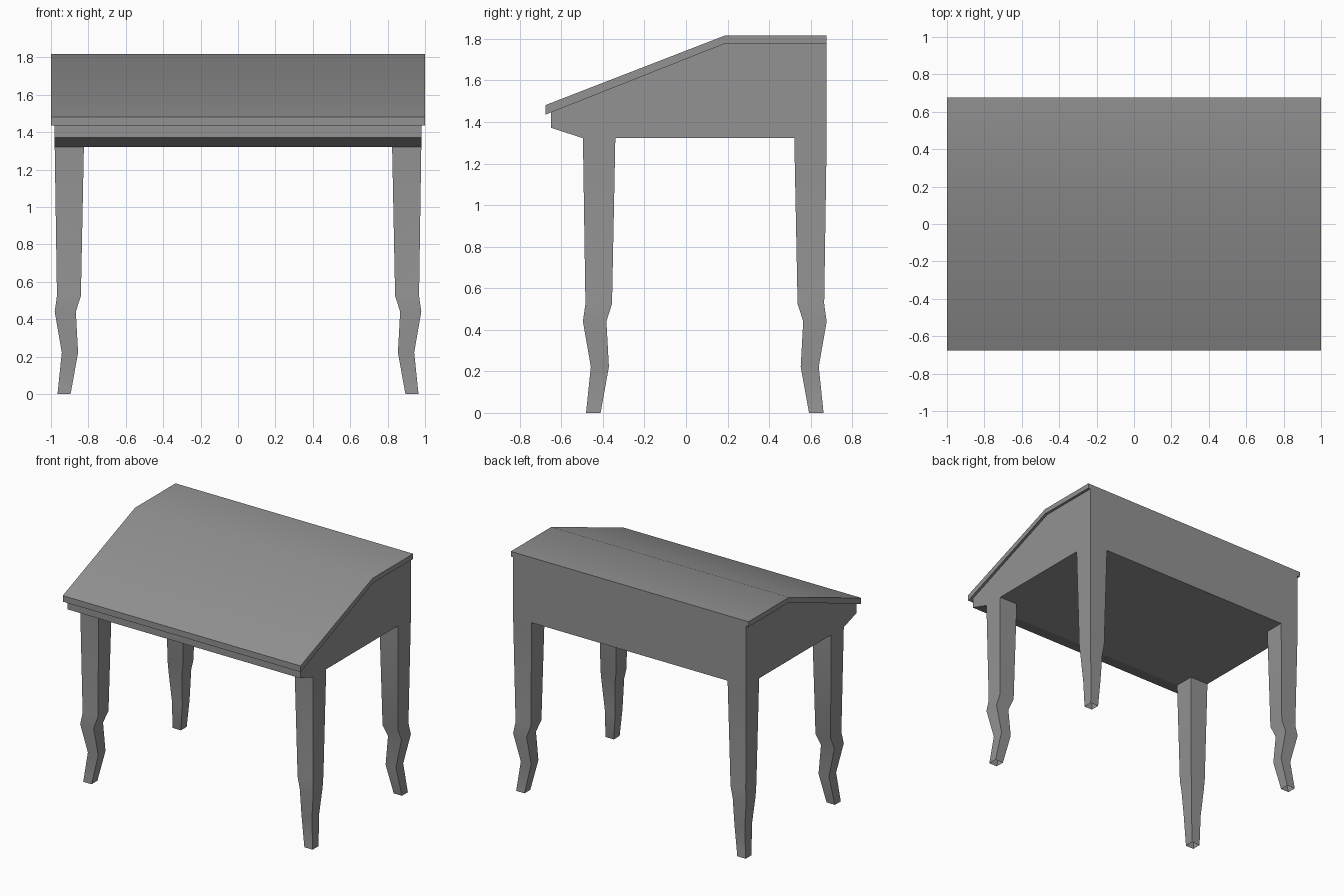
import bpy, bmesh, math

if "Cube" in bpy.data.objects:
    bpy.data.objects.remove(bpy.data.objects["Cube"])

# Dark grey finish shared by every part
finish_mat = bpy.data.materials.new("dark_grey")
finish_mat.diffuse_color = (0.29, 0.29, 0.29, 1.0)
finish_mat.use_nodes = True
finish_mat.node_tree.nodes["Principled BSDF"].inputs["Base Color"].default_value = finish_mat.diffuse_color


def finish(name, bm, angle):
    bmesh.ops.recalc_face_normals(bm, faces=bm.faces)
    mesh = bpy.data.meshes.new(name)
    bm.to_mesh(mesh)
    bm.free()
    mesh.materials.append(finish_mat)
    obj = bpy.data.objects.new(name, mesh)
    bpy.context.collection.objects.link(obj)
    bpy.ops.object.select_all(action='DESELECT')
    obj.select_set(True)
    bpy.context.view_layer.objects.active = obj
    bpy.ops.object.shade_smooth_by_angle(angle=math.radians(angle))
    return obj


def loft(name, rings, caps=True, angle=35):
    """Skin through rings of equal point count, with optional end caps."""
    bm = bmesh.new()
    loops = [[bm.verts.new(p) for p in ring] for ring in rings]
    for a, b in zip(loops, loops[1:]):
        for i in range(len(a)):
            j = (i + 1) % len(a)
            bm.faces.new((a[i], a[j], b[j], b[i]))
    if caps:
        bm.faces.new(loops[0])
        bm.faces.new(loops[-1])
    return finish(name, bm, angle)


def extrude_x(name, profile, half, angle):
    rings = [[(x, y, z) for y, z in profile] for x in (-half, half)]
    return loft(name, rings, angle=angle)


# Slanted lid with a flat rear shelf, overhanging the body at the sides
extrude_x("lid", [(-0.677, 1.435), (-0.677, 1.481), (0.19, 1.817),
                  (0.677, 1.817), (0.677, 1.778), (0.19, 1.778)], 1.0, 35)

# Desk box with a chamfered lower front
extrude_x("desk_box", [(-0.65, 1.446), (-0.65, 1.372), (-0.496, 1.322),
                       (0.677, 1.322), (0.677, 1.778), (0.19, 1.778)], 0.98, 10)

# Cabriole legs, open at the foot: (z, inner inset, outer inset) from the outer corner
SECTIONS = [(0.0, 0.085, 0.015), (0.222, 0.125, 0.038), (0.44, 0.113, 0.0),
            (0.525, 0.14, 0.012), (1.322, 0.156, 0.0)]
for row, y0, sy in (("front", -0.496, -1), ("back", 0.677, 1)):
    for side, sx in (("left", -1), ("right", 1)):
        rings = []
        for z, inner, outer in SECTIONS:
            corners = ((inner, inner), (outer, inner), (outer, outer), (inner, outer))
            rings.append([(sx * (0.98 - u), y0 - sy * v, z) for u, v in corners])
        loft(f"{row}_{side}_leg", rings, caps=False)
